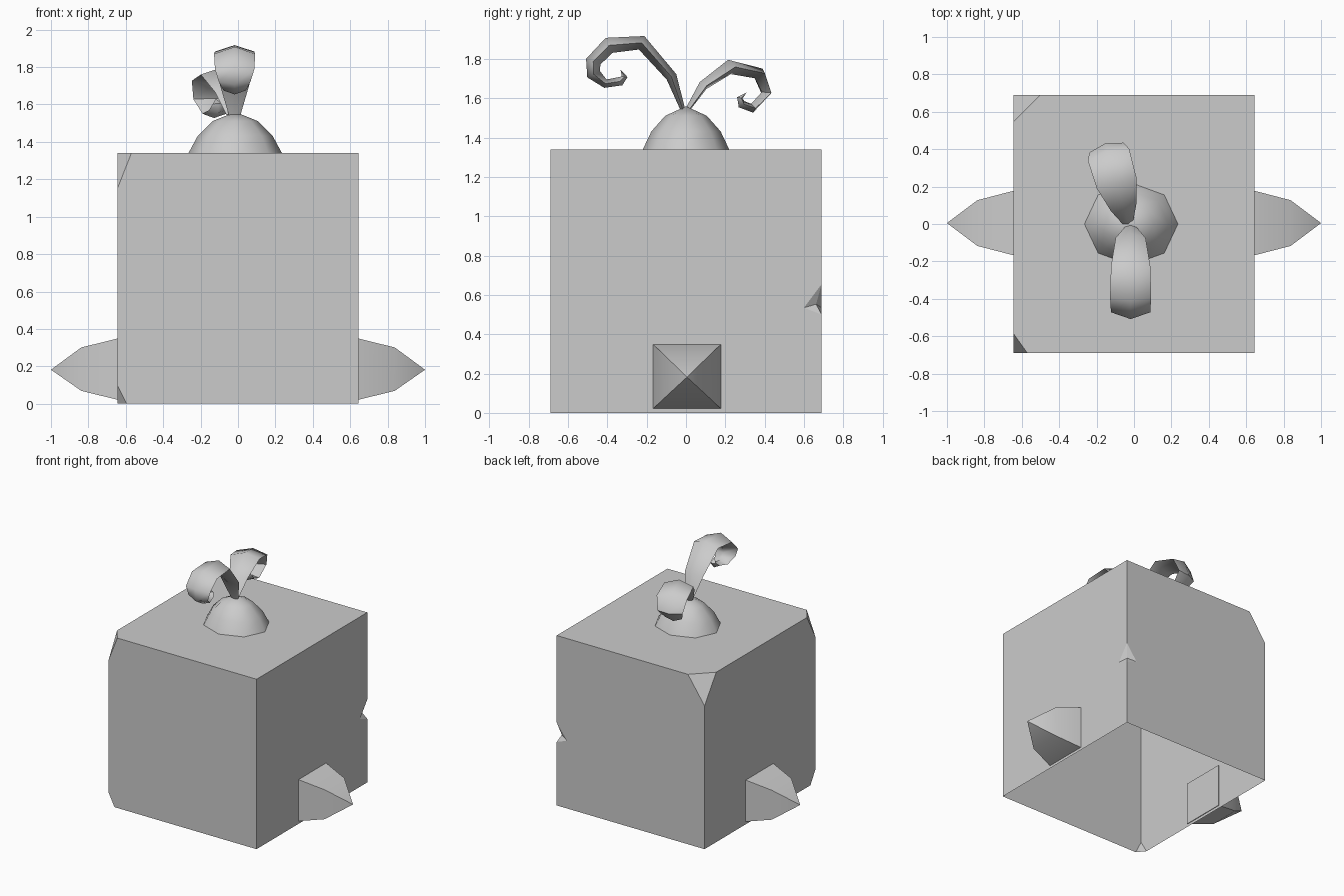
import bpy
import bmesh
from math import cos, sin, pi, radians
from mathutils import Vector, Matrix

cube = bpy.data.objects.get("Cube")
if cube:
    bpy.data.objects.remove(cube, do_unlink=True)

# One plain grey for everything
GREY = (0.6, 0.6, 0.6, 1.0)
grey = bpy.data.materials.new("plain_grey")
grey.use_nodes = True
grey.diffuse_color = GREY
grey.node_tree.nodes["Principled BSDF"].inputs["Base Color"].default_value = GREY

HALF_X, HALF_Y, TOP = 0.645, 0.69, 1.34


def make_object(name, bm, smooth_angle=None):
    bmesh.ops.recalc_face_normals(bm, faces=bm.faces)
    mesh = bpy.data.meshes.new(name)
    bm.to_mesh(mesh)
    bm.free()
    mesh.materials.append(grey)
    obj = bpy.data.objects.new(name, mesh)
    bpy.context.collection.objects.link(obj)
    if smooth_angle:
        bpy.ops.object.select_all(action="DESELECT")
        bpy.context.view_layer.objects.active = obj
        obj.select_set(True)
        bpy.ops.object.shade_smooth_by_angle(angle=radians(smooth_angle))
    return obj


def loft(rings, start=None, end=None):
    """Bridge closed rings of points, ending in a cap face or a tip point."""
    bm = bmesh.new()
    loops = [[bm.verts.new(p) for p in ring] for ring in rings]
    n = len(loops[0])
    for a, b in zip(loops, loops[1:]):
        for i in range(n):
            j = (i + 1) % n
            bm.faces.new((a[i], a[j], b[j], b[i]))
    if start == "cap":
        bm.faces.new(loops[0])
    if end is not None:
        tip = bm.verts.new(end)
        for i in range(n):
            bm.faces.new((loops[-1][i], loops[-1][(i + 1) % n], tip))
    return bm


# Box body: open underneath, three chipped corners and one notched edge
def chip(bm, corner, dx, dy, dz):
    """Slice a corner off at the given distances along its three edges."""
    c = Vector(corner)
    pts = [c + Vector((dx, 0, 0)), c + Vector((0, dy, 0)), c + Vector((0, 0, dz))]
    normal = (pts[1] - pts[0]).cross(pts[2] - pts[0])
    if normal.dot(c - pts[0]) < 0:
        normal.negate()
    cut = bmesh.ops.bisect_plane(bm, geom=bm.verts[:] + bm.edges[:] + bm.faces[:],
                                 plane_co=pts[0], plane_no=normal, clear_outer=True)
    edges = [e for e in cut["geom_cut"] if isinstance(e, bmesh.types.BMEdge)]
    bmesh.ops.holes_fill(bm, edges=edges, sides=0)


bm = bmesh.new()
bmesh.ops.create_cube(bm, size=2, matrix=Matrix.Translation((0, 0, TOP / 2))
                      @ Matrix.Diagonal((HALF_X, HALF_Y, TOP / 2, 1)))
chip(bm, (-HALF_X, -HALF_Y, TOP), 0.075, 0.105, -0.19)
chip(bm, (-HALF_X, HALF_Y, TOP), 0.145, -0.145, -0.21)
chip(bm, (-HALF_X, -HALF_Y, 0), 0.05, 0.06, 0.1)

# Notch: rebuild the two walls around the missing wedge
above, below = [bm.verts.new((HALF_X, HALF_Y, z)) for z in (0.655, 0.5)]
side = bm.verts.new((HALF_X, 0.6, 0.535))
back = bm.verts.new((0.555, HALF_Y, 0.535))
deep = bm.verts.new((0.62, 0.662, 0.553))
bm.normal_update()
for axis, mid in ((0, side), (1, back)):
    wall = max(bm.faces, key=lambda f: f.normal[axis] * f.calc_area())
    loop = list(wall.verts)
    at_edge = [abs(v.co.x - HALF_X) < 1e-4 and abs(v.co.y - HALF_Y) < 1e-4 for v in loop]
    i = next(k for k in range(len(loop)) if at_edge[k] and at_edge[(k + 1) % len(loop)])
    rising = loop[i].co.z < loop[(i + 1) % len(loop)].co.z
    insert = [below, mid, above] if rising else [above, mid, below]
    bm.faces.remove(wall)
    bm.faces.new(loop[:i + 1] + insert + loop[i + 1:])
for end in (above, below):
    for mid in (side, back):
        bm.faces.new((end, mid, deep))
bm.normal_update()
floor = [f for f in bm.faces if all(abs(v.co.z) < 1e-4 for v in f.verts)]
bmesh.ops.delete(bm, geom=floor, context="FACES")
wire = [e for e in bm.edges if not e.link_faces]
bmesh.ops.delete(bm, geom=wire, context="EDGES")
make_object("box_body", bm)

# Four-sided side spikes
for sign, name in ((1, "left_spike"), (-1, "right_spike")):
    rings = [[(sign * x, 0.005 + r * sy, 0.185 + r * 0.95 * sz)
              for sy, sz in ((-1, -1), (1, -1), (1, 1), (-1, 1))]
             for x, r in ((0.638, 0.174), (0.838, 0.122))]
    make_object(name, loft(rings, "cap", (sign, 0.005, 0.182)), 30)

# Eight-sided dome on top
dome_rings = [[(-0.015 + 0.25 * r * cos(k * pi / 4), 0.22 * r * sin(k * pi / 4), TOP + 0.22 * h)
               for k in range(8)] for r, h in ((1, 0), (0.8, 0.42), (0.48, 0.78))]
make_object("dome", loft(dome_rings, None, (-0.015, 0, TOP + 0.22)), 60)


# Curled feelers: a flattened diamond section swept along a spiral
def feeler(name, path, tip, root_x, heading):
    """path rows: distance outward, height, half thickness, half width."""
    turn = Matrix.Translation((root_x, 0, 0)) @ Matrix.Rotation(heading, 4, "Z")
    line = [Vector((0, r, z)) for r, z, h, w in path] + [Vector((0, *tip))]
    rings = []
    for i, (r, z, h, w) in enumerate(path):
        ahead = (line[i + 1] - line[i]).normalized()
        behind = (line[i] - line[i - 1]).normalized() if i else ahead
        along = (ahead + behind).normalized()
        out = Vector((0, -along.z, along.y)) * h
        wide = Vector((w, 0, 0))
        rings.append([turn @ (line[i] + d) for d in (out, wide, -out, -wide)])
    make_object(name, loft(rings, "cap", turn @ line[-1]), 60)


feeler("front_feeler", [
    (0.015, 1.54, 0.012, 0.03), (0.074, 1.71, 0.028, 0.08),
    (0.226, 1.883, 0.037, 0.105), (0.391, 1.87, 0.042, 0.11),
    (0.472, 1.787, 0.039, 0.105), (0.47, 1.723, 0.036, 0.085),
    (0.41, 1.675, 0.022, 0.06), (0.335, 1.687, 0.023, 0.04),
    (0.312, 1.71, 0.015, 0.022)], (0.333, 1.746), -0.018, pi)
feeler("back_feeler", [
    (0.01, 1.545, 0.012, 0.03), (0.09, 1.665, 0.025, 0.07),
    (0.23, 1.76, 0.037, 0.11), (0.385, 1.727, 0.032, 0.115),
    (0.425, 1.628, 0.024, 0.095), (0.35, 1.55, 0.023, 0.065),
    (0.295, 1.57, 0.022, 0.045), (0.285, 1.602, 0.015, 0.028)],
    (0.32, 1.63), -0.03, radians(16))
